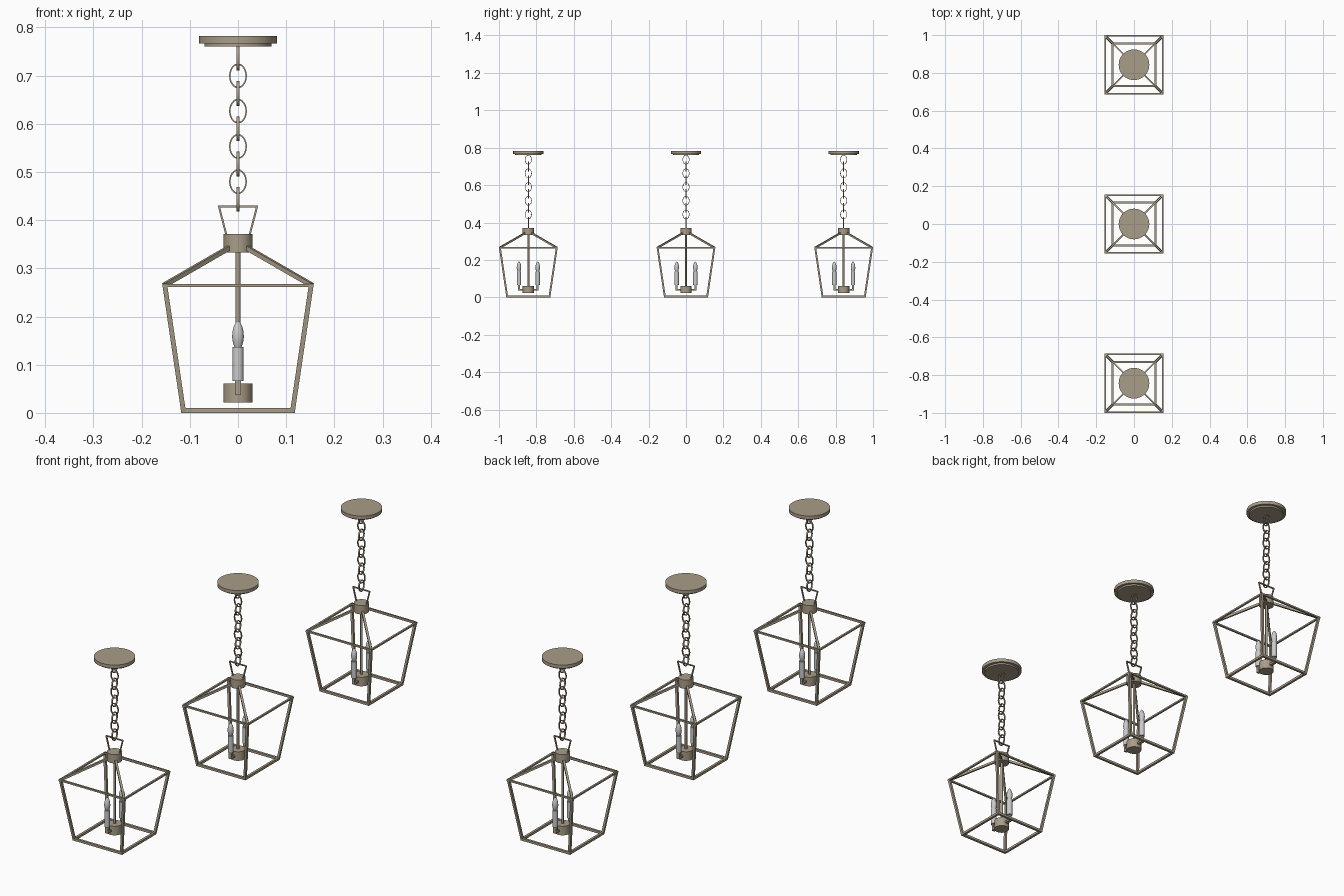
import bpy, bmesh
from math import sin, cos, pi
from mathutils import Vector

if "Cube" in bpy.data.objects:
    bpy.data.objects.remove(bpy.data.objects["Cube"])

bronze = bpy.data.materials.new("bronze")
bronze.diffuse_color = (0.40, 0.34, 0.25, 1)
bronze.use_nodes = True
bronze.node_tree.nodes["Principled BSDF"].inputs["Base Color"].default_value = bronze.diffuse_color
SPACING = 0.843
parts = []


def finish(name, bm, mat=bronze, smooth=False):
    bmesh.ops.recalc_face_normals(bm, faces=bm.faces)
    me = bpy.data.meshes.new(name)
    bm.to_mesh(me)
    bm.free()
    if mat:
        me.materials.append(mat)
    ob = bpy.data.objects.new(name, me)
    bpy.context.collection.objects.link(ob)
    if smooth:
        bpy.ops.object.select_all(action='DESELECT')
        ob.select_set(True)
        bpy.context.view_layer.objects.active = ob
        bpy.ops.object.shade_smooth_by_angle()
    parts.append(ob)
    return ob


def skin(bm, rings, closed=False):
    """Join vertex rings into a tube, capped unless closed into a loop."""
    vs = [[bm.verts.new(p) for p in r] for r in rings]
    n = len(vs[0])
    pairs = list(zip(vs, vs[1:])) + ([(vs[-1], vs[0])] if closed else [])
    for a, b in pairs:
        for i in range(n):
            j = (i + 1) % n
            bm.faces.new((a[i], a[j], b[j], b[i]))
    if not closed:
        bm.faces.new(vs[0])
        bm.faces.new(vs[-1])


def lathe(name, profile, y=0, n=32, mat=bronze):
    bm = bmesh.new()
    skin(bm, [[(r * cos(2 * pi * i / n), y + r * sin(2 * pi * i / n), z)
               for i in range(n)] for r, z in profile])
    return finish(name, bm, mat, True)


def beam(bm, a, b, w, h, up=(0, 0, 1)):
    """Rectangular bar from a to b."""
    a, b = Vector(a), Vector(b)
    d = (b - a).normalized()
    s = d.cross(Vector(up)).normalized()
    u = s.cross(d)
    sec = [s * x * w / 2 + u * y * h / 2
           for x, y in ((-1, -1), (1, -1), (1, 1), (-1, 1))]
    skin(bm, [[p + o for o in sec] for p in (a, b)])


def square(cx, cy, z, h):
    return [(cx + x * h, cy + y * h, z) for x, y in ((-1, -1), (1, -1), (1, 1), (-1, 1))]


def square_rim(name, half, z, w, h):
    bm = bmesh.new()
    skin(bm, [square(0, 0, zz, s) for s, zz in
              ((half, z), (half, z + h), (half - w, z + h), (half - w, z))], True)
    finish(name, bm)


# Ceiling canopy
lathe("canopy", [(0.07, 0.76), (0.07, 0.767), (0.081, 0.767), (0.081, 0.782)], n=48)

# Chain of alternating flat-band oval links
for k in range(9):
    bm = bmesh.new()
    zc, rings = 0.736 - 0.0366 * k, []
    for i in range(24):
        c, s = cos(2 * pi * i / 24), sin(2 * pi * i / 24)
        ring = []
        for t, w in ((0, -1), (0, 1), (1, 1), (1, -1)):
            u, v, z = (0.0185 - t * 0.003) * c, w * 0.003, zc + (0.0257 - t * 0.003) * s
            ring.append((u, v, z) if k % 2 else (v, u, z))
        rings.append(ring)
    skin(bm, rings, True)
    finish("chain_link", bm, smooth=True)

# Trapezoid hanging loop
bm = bmesh.new()
beam(bm, (-0.041, 0, 0.428), (0.041, 0, 0.428), 0.006, 0.004)
for s in (-1, 1):
    beam(bm, (s * 0.0395, 0, 0.428), (s * 0.023, 0, 0.365), 0.006, 0.004, (1, 0, 0.2))
finish("hanging_loop", bm)

# Hub, centre rod and candle base
lathe("hub", [(0.03, 0.333), (0.03, 0.371)])
lathe("centre_rod", [(0.005, 0.055), (0.005, 0.34)], n=16)
lathe("candle_base", [(0.03, 0.022), (0.03, 0.061)])

# Cage: rims, tapered corner posts and roof bars
square_rim("bottom_rim", 0.118, 0.0, 0.01, 0.01)
square_rim("top_rim", 0.157, 0.261, 0.008, 0.007)
posts, roof = bmesh.new(), bmesh.new()
for sx in (-1, 1):
    for sy in (-1, 1):
        skin(posts, [square(sx * 0.113, sy * 0.113, 0.002, 0.005),
                     square(sx * 0.152, sy * 0.152, 0.266, 0.005)])
        beam(roof, (sx * 0.153, sy * 0.153, 0.265), (sx * 0.016, sy * 0.016, 0.344), 0.009, 0.009)
finish("corner_posts", posts)
finish("roof_bars", roof)

# Two candles on L-shaped arms
for s in (-1, 1):
    y = s * 0.05
    bm = bmesh.new()
    beam(bm, (0, s * 0.02, 0.041), (0, y + s * 0.005, 0.041), 0.013, 0.008)
    beam(bm, (0, y, 0.038), (0, y, 0.068), 0.010, 0.013, (1, 0, 0))
    finish("candle_arm", bm)
    lathe("candle_sleeve", [(0.0115, 0.066), (0.0115, 0.137)], y, 24, None)
    lathe("candle_bulb", [(0.007, 0.136), (0.0105, 0.146), (0.0122, 0.157), (0.0115, 0.168),
                          (0.009, 0.179), (0.005, 0.187), (0.001, 0.191)], y, 24, None)

# Repeat the lantern on either side
for ob in list(parts):
    for s in (-1, 1):
        c = ob.copy()
        c.location.y = s * SPACING
        bpy.context.collection.objects.link(c)
